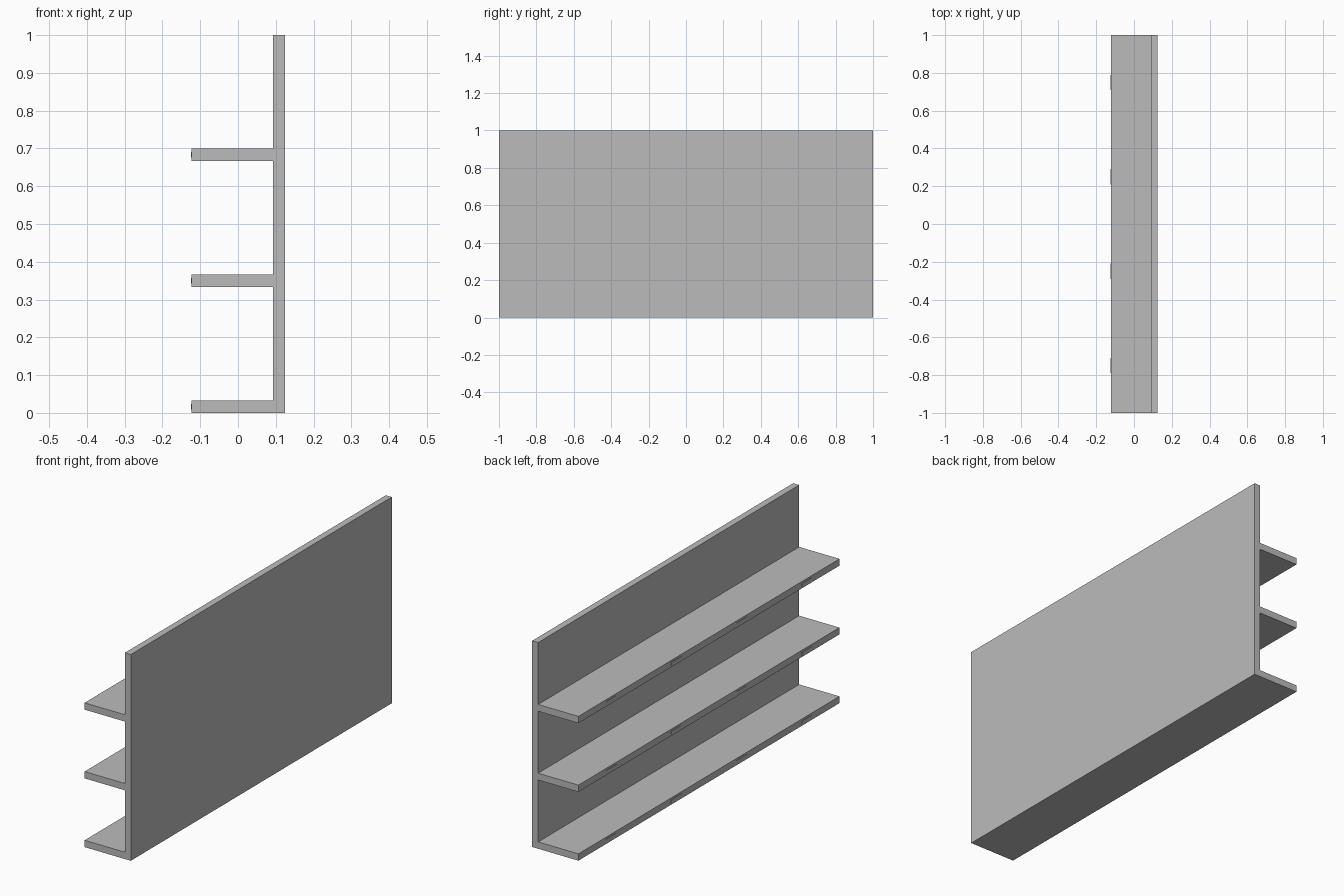
import bpy

cube = bpy.data.objects.get("Cube")
if cube:
    bpy.data.objects.remove(cube, do_unlink=True)

# Single neutral grey
grey = bpy.data.materials.new("shelf_grey")
grey.use_nodes = True
GREY = (0.5, 0.5, 0.5, 1)
grey.diffuse_color = GREY
grey.node_tree.nodes["Principled BSDF"].inputs["Base Color"].default_value = GREY

FRONT, BACK, WALL = -0.123, 0.125, 0.093   # x of shelf edge, panel back, panel face
THICK = 0.033


def box(name, x, y, z):
    """Box spanning the given (min, max) ranges."""
    bpy.ops.mesh.primitive_cube_add(size=1, location=[sum(r) / 2 for r in (x, y, z)])
    ob = bpy.context.object
    ob.name = name
    ob.scale = [r[1] - r[0] for r in (x, y, z)]
    bpy.ops.object.transform_apply(location=False, rotation=False, scale=True)
    ob.data.materials.append(grey)
    return ob


# Upright back panel
box("back_panel", (WALL, BACK), (-1, 1), (0, 1))

# Three shelves, each with four small blank tags on its outer edge
for level, name in enumerate(("lower", "middle", "upper")):
    z = level / 3
    box(name + "_shelf", (FRONT, WALL), (-1, 1), (z, z + THICK))
    for i in range(4):
        y = -0.75 + i * 0.5
        box(f"{name}_tag_{i + 1}", (FRONT - 0.002, FRONT),
            (y - 0.04, y + 0.04), (z + 0.009, z + 0.024))
